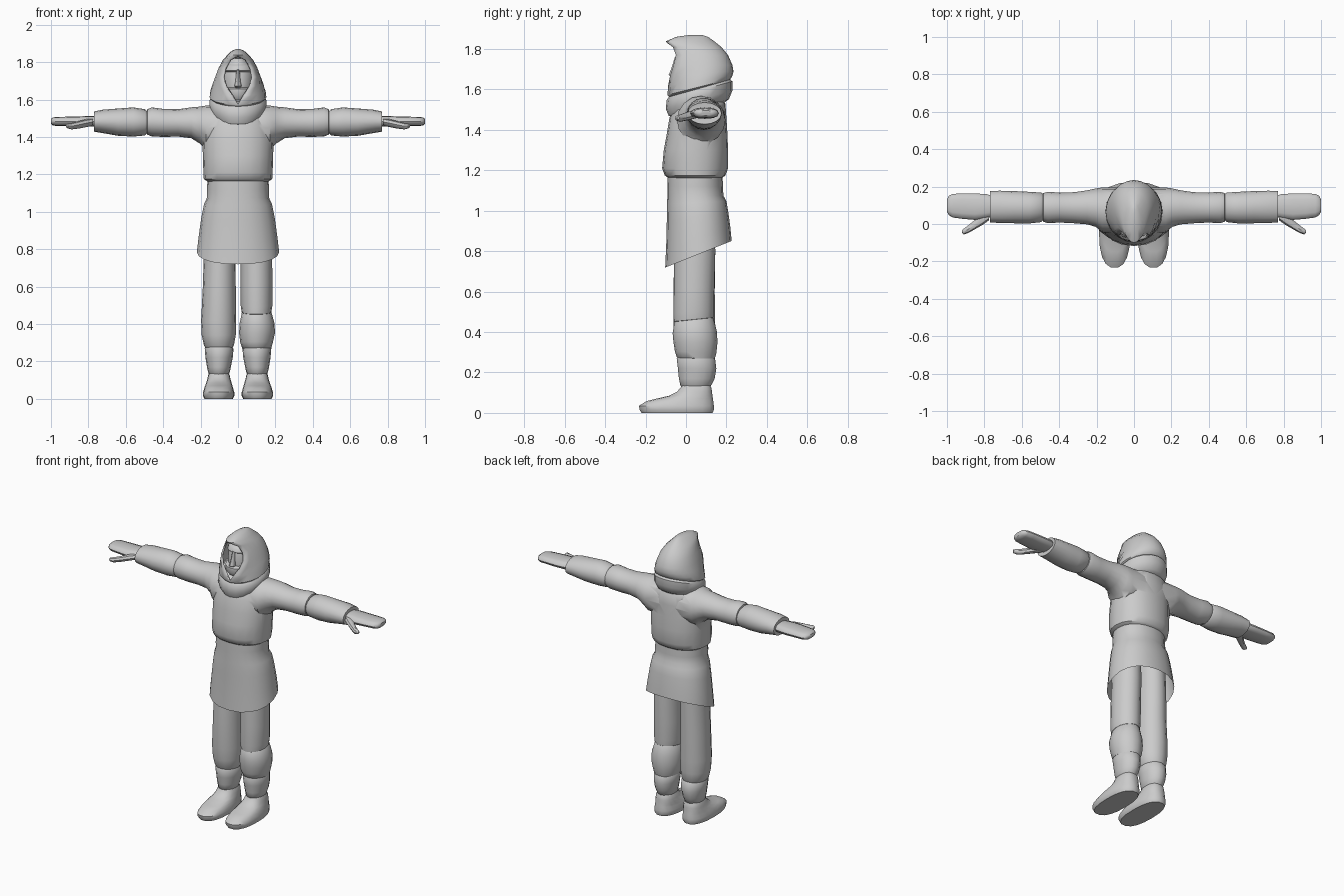
import bpy, bmesh
from math import sin, cos, pi, asin, radians, copysign


def finish(name, bm, mirror=False, angle=42):
    """Turn a bmesh into a smooth-shaded object, optionally mirrored in x."""
    bmesh.ops.remove_doubles(bm, verts=bm.verts, dist=0.0005)
    bmesh.ops.recalc_face_normals(bm, faces=bm.faces)
    me = bpy.data.meshes.new(name)
    bm.to_mesh(me)
    bm.free()
    ob = bpy.data.objects.new(name, me)
    bpy.context.collection.objects.link(ob)
    smooth(ob, angle)
    if mirror:
        m = ob.modifiers.new("Mirror", 'MIRROR')
        m.use_axis = (True, False, False)
    return ob


def smooth(ob, angle=42):
    bpy.ops.object.select_all(action='DESELECT')
    ob.select_set(True)
    bpy.context.view_layer.objects.active = ob
    bpy.ops.object.shade_smooth_by_angle(angle=radians(angle))


def loft(name, secs, axis='z', n=16, p=2.0, caps=(True, True), mirror=False):
    """Skin oval rings. Section: (position, a0, a1, b0, b1[, slope]).
    axis z: a = x, b = y.  axis x: a = y, b = z.  Slope tilts the ring along b."""
    bm = bmesh.new()
    rings = []
    for s in secs:
        t, a0, a1, b0, b1 = s[:5]
        slope = s[5] if len(s) > 5 else 0
        ring = []
        for i in range(n):
            th = 2 * pi * i / n
            ca = copysign(abs(cos(th)) ** (2 / p), cos(th))
            sb = copysign(abs(sin(th)) ** (2 / p), sin(th))
            a = (a0 + a1) / 2 + (a1 - a0) / 2 * ca
            d = (b1 - b0) / 2 * sb
            b = (b0 + b1) / 2 + d
            h = t + slope * d
            ring.append(bm.verts.new((a, b, h) if axis == 'z' else (h, a, b)))
        rings.append(ring)
    for r, q in zip(rings, rings[1:]):
        for i in range(n):
            j = (i + 1) % n
            bm.faces.new((r[i], r[j], q[j], q[i]))
    if caps[0]:
        bm.faces.new(rings[0])
    if caps[1]:
        bm.faces.new(rings[-1])
    return finish(name, bm, mirror)


def sym(rows):
    """Sections symmetric in x: (z, half width, y0, y1[, slope])."""
    return [(r[0], -r[1], r[1]) + tuple(r[2:]) for r in rows]


# Tunic body with both sleeves joined on
tunic = loft("tunic", sym([
    (1.16, .160, -.085, .175), (1.175, .183, -.105, .195), (1.21, .185, -.118, .208),
    (1.30, .188, -.110, .208), (1.38, .190, -.095, .205), (1.46, .180, -.082, .200),
    (1.53, .150, -.050, .195), (1.57, .100, 0, .16)]), n=20, p=2.2)
half = [(.17, -.045, .195, 1.33, 1.568), (.205, -.015, .19, 1.365, 1.562),
        (.25, -.002, .18, 1.393, 1.558), (.32, .004, .17, 1.402, 1.548),
        (.40, .008, .168, 1.400, 1.550), (.46, .004, .172, 1.403, 1.558),
        (.485, .012, .165, 1.412, 1.548), (.49, .03, .15, 1.425, 1.53)]
sleeves = loft("sleeves", [(-s[0],) + s[1:] for s in reversed(half)] + half, 'x')
b = tunic.modifiers.new("Join", 'BOOLEAN')
b.operation, b.object, b.solver = 'UNION', sleeves, 'EXACT'
bpy.context.view_layer.objects.active = tunic
bpy.ops.object.modifier_apply(modifier="Join")
bpy.data.objects.remove(sleeves)
smooth(tunic, 50)

# Skirt of the tunic with a slanted, open hem
loft("tunic_skirt", sym([
    (1.19, .162, -.090, .180), (1.12, .166, -.092, .183), (1.075, .166, -.092, .185),
    (1.04, .182, -.094, .200, .05), (.97, .196, -.095, .210, .12),
    (.87, .210, -.098, .220, .27), (.785, .220, -.103, .226, .4)]),
    n=20, p=2.2, caps=(True, False))

# Forearm wraps, mittens and thumbs
loft("forearm_wrap", [
    (.485, .02, .16, 1.42, 1.535), (.497, .010, .168, 1.408, 1.548),
    (.56, .003, .172, 1.402, 1.558), (.64, .004, .176, 1.406, 1.552),
    (.72, .006, .178, 1.420, 1.546), (.77, .008, .176, 1.428, 1.536),
    (.768, .02, .165, 1.44, 1.525)], 'x', mirror=True)
loft("mitten", [
    (.74, .045, .145, 1.455, 1.51), (.79, .030, .160, 1.455, 1.512),
    (.85, .022, .163, 1.455, 1.510), (.92, .028, .163, 1.458, 1.508),
    (.97, .035, .161, 1.458, 1.507), (.99, .048, .150, 1.462, 1.504),
    (1.0, .065, .130, 1.472, 1.496)], 'x', n=12, p=2.4, mirror=True)
loft("thumb", [
    (.775, .02, .09, 1.46, 1.50), (.81, -.005, .065, 1.453, 1.495),
    (.85, -.028, .022, 1.445, 1.485), (.89, -.050, -.010, 1.440, 1.475),
    (.91, -.056, -.025, 1.446, 1.472), (.92, -.045, -.032, 1.452, 1.466)],
    'x', n=8, mirror=True)

# Trouser legs: one long, one bound at the knee
top = [(1.0, .015, .175, -.05, .14), (.80, .014, .182, -.058, .145)]
loft("long_trouser_leg", [(s[0], -s[2], -s[1]) + s[3:] for s in top + [
    (.60, .012, .188, -.062, .142), (.42, .010, .197, -.062, .145),
    (.34, .012, .194, -.055, .142), (.285, .022, .182, -.045, .138),
    (.265, .035, .168, -.03, .125)]])
loft("short_trouser_leg", top + [
    (.62, .014, .184, -.060, .140), (.50, .014, .184, -.062, .138, .08),
    (.462, .020, .178, -.060, .136, .1), (.45, .04, .16, -.04, .12, .1)])
loft("knee_wrap", [
    (.475, .035, .165, -.045, .125, .1), (.458, .020, .180, -.058, .136, .1),
    (.40, .008, .196, -.066, .152, .06), (.35, .006, .197, -.062, .156),
    (.30, .012, .186, -.055, .150, -.05), (.27, .022, .178, -.045, .142, -.05),
    (.262, .04, .16, -.03, .125)])

# Boots
loft("boot_shaft", [
    (.285, .035, .168, -.035, .13), (.268, .024, .178, -.046, .144),
    (.22, .028, .174, -.040, .150), (.17, .038, .166, -.035, .142),
    (.135, .046, .158, -.028, .124), (.12, .06, .145, -.01, .11)], mirror=True)
loft("boot_foot", [
    (.145, .055, .150, -.015, .115), (.125, .044, .160, -.028, .126),
    (.105, .040, .164, -.045, .130), (.085, .034, .170, -.085, .132),
    (.070, .030, .176, -.150, .135), (.058, .026, .180, -.198, .137),
    (.035, .020, .187, -.235, .140), (.015, .020, .187, -.232, .140),
    (0, .028, .180, -.222, .134)], n=18, p=2.4, mirror=True)

# Tilted neck cowl
loft("neck_cowl", sym([
    (1.50, .10, -.06, .19, .28), (1.51, .130, -.085, .212, .28),
    (1.55, .153, -.100, .230, .28), (1.595, .152, -.095, .230, .28),
    (1.615, .135, -.075, .210, .28)]), n=20)

# Hood: arcs running round the back, leaving the face open
# (height, half width, front edge y, back y, half opening, tilt)
arcs = [(1.598, .135, -.080, .205, 0, .28), (1.612, .152, -.092, .220, 0, .25),
        (1.645, .148, -.088, .230, .03, .15), (1.68, .137, -.078, .235, .066, .06),
        (1.72, .123, -.062, .230, .082, 0), (1.77, .104, -.050, .208, .072, 0),
        (1.81, .082, -.065, .175, .045, 0), (1.838, .058, -.100, .140, 0, 0),
        (1.860, .034, -.050, .110, 0, 0), (1.87, .010, .02, .08, 0, 0)]
bm = bmesh.new()
rows = []
N = 20
for z, rx, yf, yb, w, k in arcs:
    t0 = asin(w / rx)
    cy = (yf + yb) / 2
    row = []
    for i in range(N + 1):
        t = t0 + (2 * pi - 2 * t0) * i / N
        ry = (cy - yf) / cos(t0) if cos(t) > 0 else yb - cy
        y = cy - ry * cos(t)
        row.append(bm.verts.new((rx * sin(t), y, z + k * (y - cy))))
    rows.append(row)
for r, q in zip(rows, rows[1:]):
    for i in range(N):
        bm.faces.new((r[i], r[i + 1], q[i + 1], q[i]))
bm.faces.new(rows[-1][:-1])
hood = finish("hood", bm)
so = hood.modifiers.new("Thickness", 'SOLIDIFY')
so.thickness, so.offset = .012, -1

# Head, face scarf, brow and nose inside the hood
loft("head", sym([
    (1.58, .05, -.02, .12), (1.63, .068, -.05, .14), (1.68, .084, -.052, .16),
    (1.74, .084, -.045, .165), (1.79, .066, -.032, .14), (1.82, .035, .0, .10)]))
loft("face_scarf", sym([
    (1.60, .06, -.060, .12), (1.625, .085, -.076, .14), (1.655, .090, -.074, .15),
    (1.665, .078, -.055, .14)]))
loft("brow", sym([
    (1.745, .078, -.040, .14), (1.755, .084, -.054, .14), (1.775, .076, -.048, .13),
    (1.79, .062, -.030, .12)]))
loft("nose", sym([
    (1.76, .008, -.055, -.03), (1.70, .013, -.074, -.03), (1.672, .019, -.086, -.03),
    (1.662, .014, -.070, -.03)]), n=8)
